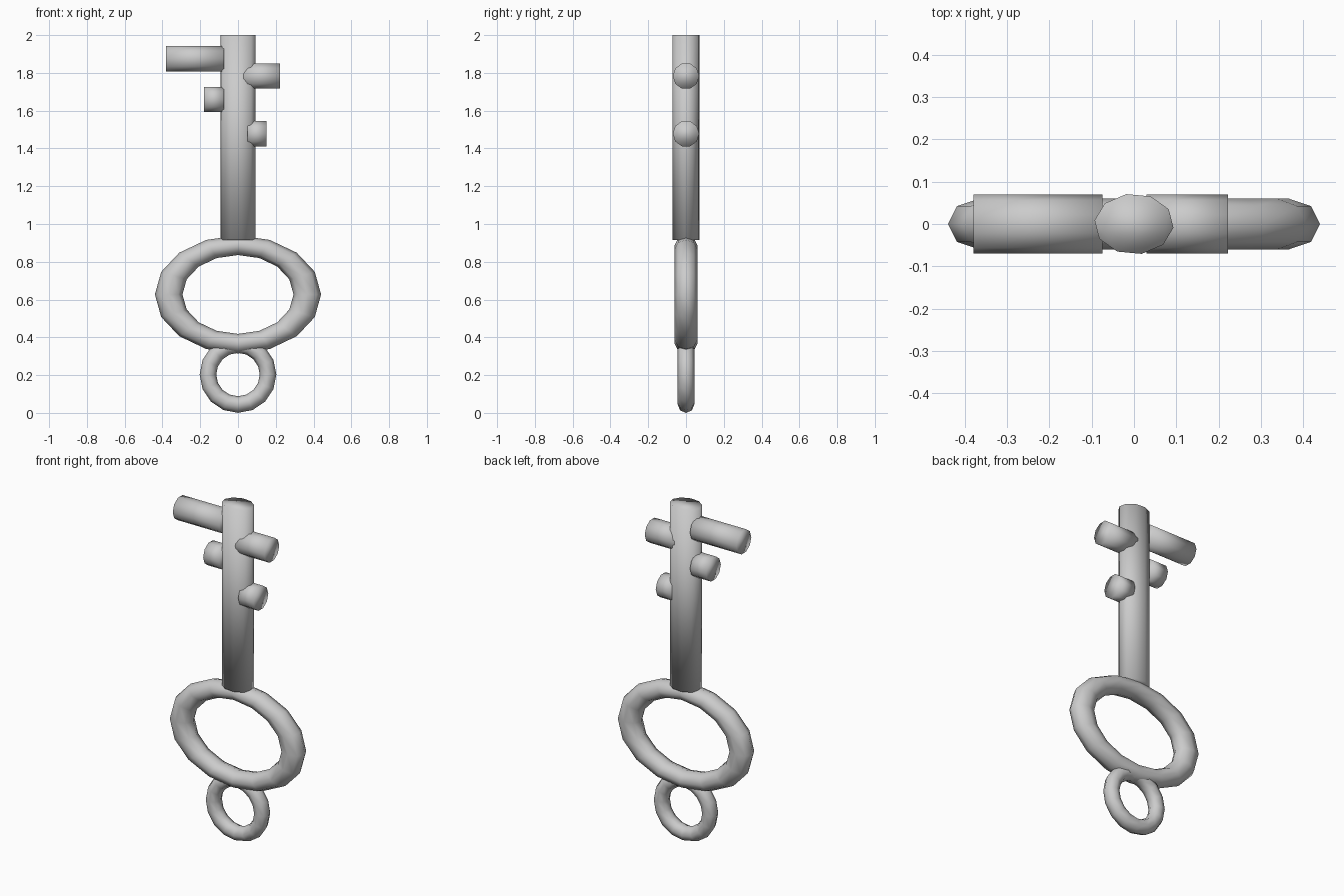
import bpy
from math import pi

cube = bpy.data.objects.get("Cube")
if cube:
    bpy.data.objects.remove(cube, do_unlink=True)

metal = bpy.data.materials.new("grey_metal")
metal.use_nodes = True
GREY = (0.6, 0.6, 0.6, 1)
metal.diffuse_color = GREY
metal.node_tree.nodes["Principled BSDF"].inputs["Base Color"].default_value = GREY


def finish(name, scale=(1, 1, 1)):
    """Name, scale, smooth and colour the active object."""
    ob = bpy.context.object
    ob.name = name
    ob.scale = scale
    bpy.ops.object.transform_apply(location=False, rotation=True, scale=True)
    bpy.ops.object.shade_smooth()
    ob.data.materials.append(metal)
    return ob


def ring(name, z, major, minor, scale=(1, 1, 1)):
    """Upright ring facing the front."""
    bpy.ops.mesh.primitive_torus_add(major_segments=16, minor_segments=8,
                                     major_radius=major, minor_radius=minor,
                                     location=(0, 0, z), rotation=(pi / 2, 0, 0))
    bpy.ops.object.transform_apply(location=False, rotation=True, scale=False)
    return finish(name, scale)


def tooth(name, x0, x1, z):
    """Round peg lying along x."""
    bpy.ops.mesh.primitive_cylinder_add(vertices=10, radius=0.07, depth=x1 - x0,
                                        location=((x0 + x1) / 2, 0, z),
                                        rotation=(0, pi / 2, 0))
    return finish(name)


# Handle: small hanging loop and wide oval bow
ring("hanging_loop", 0.203, 0.159, 0.044)
ring("oval_bow", 0.627, 0.367, 0.073, (1, 0.82, 0.71))

# Shaft: slightly flattened round bar
bpy.ops.mesh.primitive_cylinder_add(vertices=10, radius=1, depth=1.085,
                                    location=(0, 0, 1.4575), rotation=(0, 0, 1.45))
bpy.ops.object.transform_apply(location=False, rotation=True, scale=False)
finish("shaft", (0.094, 0.072, 1))

# Teeth on both sides of the shaft
tooth("upper_right_tooth", -0.38, -0.075, 1.875)
tooth("lower_right_tooth", -0.18, -0.075, 1.66)
tooth("upper_left_tooth", 0.03, 0.222, 1.783)
tooth("lower_left_tooth", 0.05, 0.15, 1.478)
